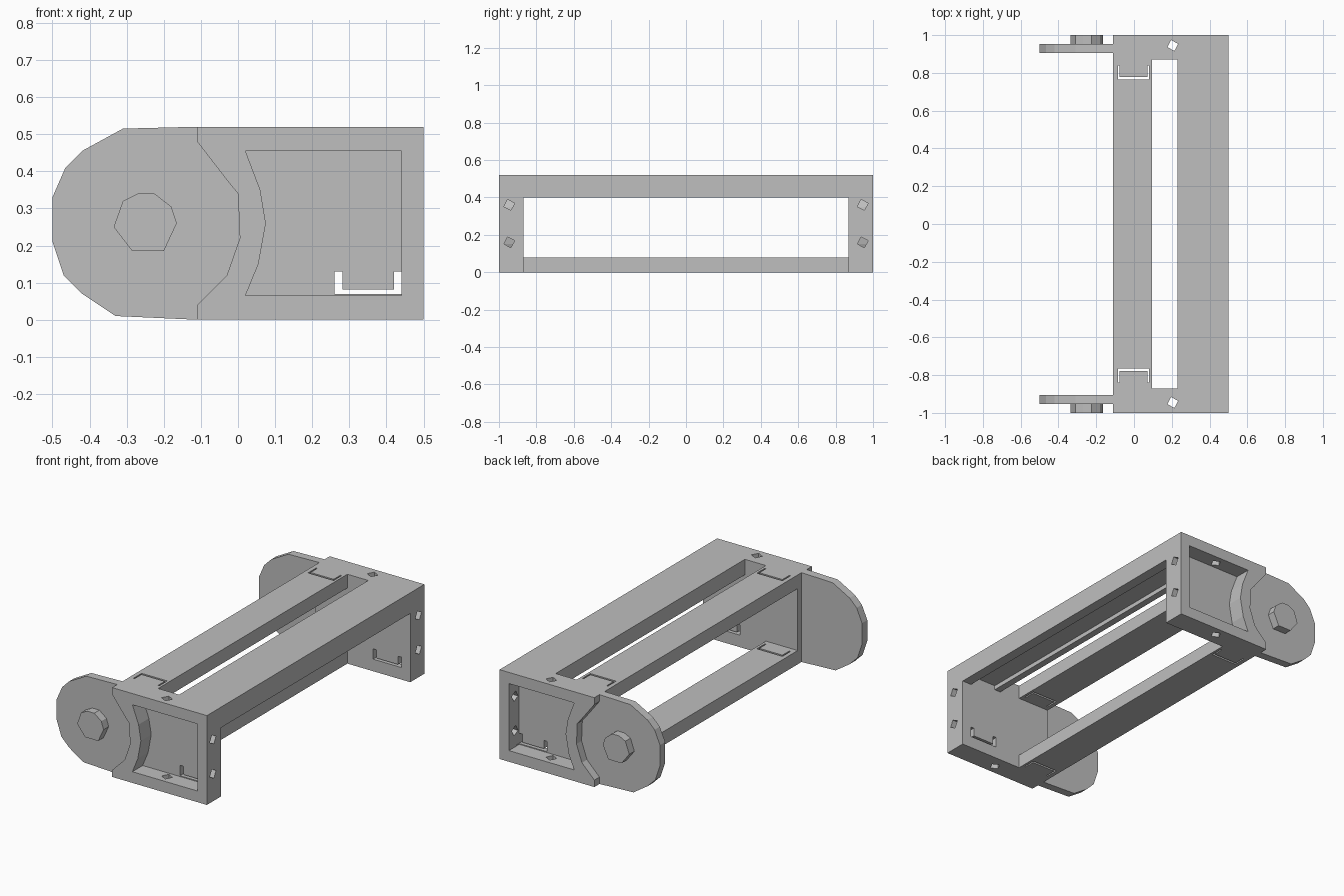
import bpy, bmesh, math
from mathutils import Vector

old = bpy.data.objects.get("Cube")
if old:
    bpy.data.objects.remove(old, do_unlink=True)

GREY = (0.52, 0.52, 0.52, 1)
grey = bpy.data.materials.new("plain grey")
grey.use_nodes = True
grey.diffuse_color = GREY
grey.node_tree.nodes["Principled BSDF"].inputs["Base Color"].default_value = GREY

AXES = {"x": (1, 2, 0), "y": (0, 2, 1), "z": (0, 1, 2)}


def prism(name, outline, lo, hi, axis="y"):
    """Extrude a flat outline along an axis, from lo to hi."""
    u, v, w = AXES[axis]
    bm = bmesh.new()
    verts = []
    for a, b in outline:
        co = Vector((0, 0, 0))
        co[u], co[v], co[w] = a, b, lo
        verts.append(bm.verts.new(co))
    face = bm.faces.new(verts)
    out = bmesh.ops.extrude_face_region(bm, geom=[face])
    shift = Vector((0, 0, 0))
    shift[w] = hi - lo
    bmesh.ops.translate(bm, vec=shift,
                        verts=[g for g in out["geom"] if isinstance(g, bmesh.types.BMVert)])
    bmesh.ops.recalc_face_normals(bm, faces=bm.faces)
    mesh = bpy.data.meshes.new(name)
    bm.to_mesh(mesh)
    bm.free()
    mesh.materials.append(grey)
    ob = bpy.data.objects.new(name, mesh)
    bpy.context.collection.objects.link(ob)
    return ob


def rect(a0, a1, b0, b1):
    return [(a0, b0), (a1, b0), (a1, b1), (a0, b1)]


def ring(a, b, r, n, turn=0.3):
    return [(a + r * math.cos(turn + math.tau * i / n),
             b + r * math.sin(turn + math.tau * i / n)) for i in range(n)]


def cut(ob, cutters):
    """Subtract the cutters one by one and discard them."""
    bpy.context.view_layer.objects.active = ob
    for c in cutters:
        c.hide_render = True
        mod = ob.modifiers.new("cut", "BOOLEAN")
        mod.operation = "DIFFERENCE"
        mod.solver = "EXACT"
        mod.object = c
        bpy.ops.object.modifier_apply(modifier=mod.name)
        bpy.data.objects.remove(c, do_unlink=True)


H = 0.52       # overall height
LEFT = -0.11   # left edge of the end frames
INNER = 0.87   # inner face of the end frames

disc = [(LEFT, 0), (-0.33, 0.01), (-0.42, 0.07), (-0.47, 0.12), (-0.5, 0.21),
        (-0.5, 0.33), (-0.465, 0.41), (-0.42, 0.455), (-0.31, 0.515), (LEFT, H)]
recess = [(-0.2, 0.04), (LEFT, 0.04), (-0.03, 0.12), (0.005, 0.22),
          (0, 0.34), (-0.025, 0.37), (LEFT, 0.48), (-0.2, 0.48)]
pocket = [(0.02, 0.065), (0.44, 0.065), (0.44, 0.455), (0.02, 0.455),
          (0.06, 0.35), (0.075, 0.26), (0.055, 0.15)]
boss = [(-0.27, 0.34), (-0.225, 0.34), (-0.18, 0.305), (-0.165, 0.26),
        (-0.2, 0.185), (-0.285, 0.185), (-0.335, 0.25), (-0.31, 0.32)]

for s, side in ((-1, "front"), (1, "back")):
    # rounded ear with its hub
    prism(side + "_ear", disc, s * 0.905, s * 0.953)
    prism(side + "_hub", boss, s * 0.95, s)
    # end frame with pocket, ear recess, fixing holes and clip slits
    frame = prism(side + "_end_frame", rect(LEFT, 0.5, 0, H), s * INNER, s)
    cutters = [prism("pocket_cutter", pocket, s * 0.905, s * 1.1),
               prism("recess_cutter", recess, s * 0.953, s * 1.1),
               prism("top_hole_cutter", ring(0.205, s * 0.945, 0.03, 4), -0.1, 0.6, "z")]
    for z in (0.16, 0.36):
        cutters.append(prism("side_hole_cutter", ring(s * 0.945, z, 0.03, 4), 0.4, 0.6, "x"))
    for x in (0.26, 0.42):
        cutters.append(prism("slit_cutter", rect(x, x + 0.022, 0.075, 0.13), s * 0.8, s * 0.93))
    cutters.append(prism("slit_cutter", rect(0.26, 0.442, 0.07, 0.082), s * 0.8, s * 0.93))
    cut(frame, cutters)

# long bars joining the two ends on the ear side, with clip slits
for name, z0, z1 in (("lower_bar", 0, 0.08), ("upper_bar", 0.44, H)):
    bar = prism(name, rect(LEFT, 0.095, z0, z1), -INNER, INNER)
    cutters = []
    for s in (-1, 1):
        cutters.append(prism("slit_cutter", rect(-0.085, 0.08, s * 0.765, s * 0.777), -0.1, 0.6, "z"))
        for x in (-0.085, 0.072):
            cutters.append(prism("slit_cutter", rect(x, x + 0.008, s * 0.77, s * 0.84), -0.1, 0.6, "z"))
    cut(bar, cutters)

# wide channel rail along the upper outer edge
rail = [(0.23, H), (0.5, H), (0.5, 0.4), (0.44, 0.4), (0.44, 0.455),
        (0.27, 0.455), (0.27, 0.43), (0.23, 0.43)]
prism("channel_rail", rail, -INNER, INNER)
